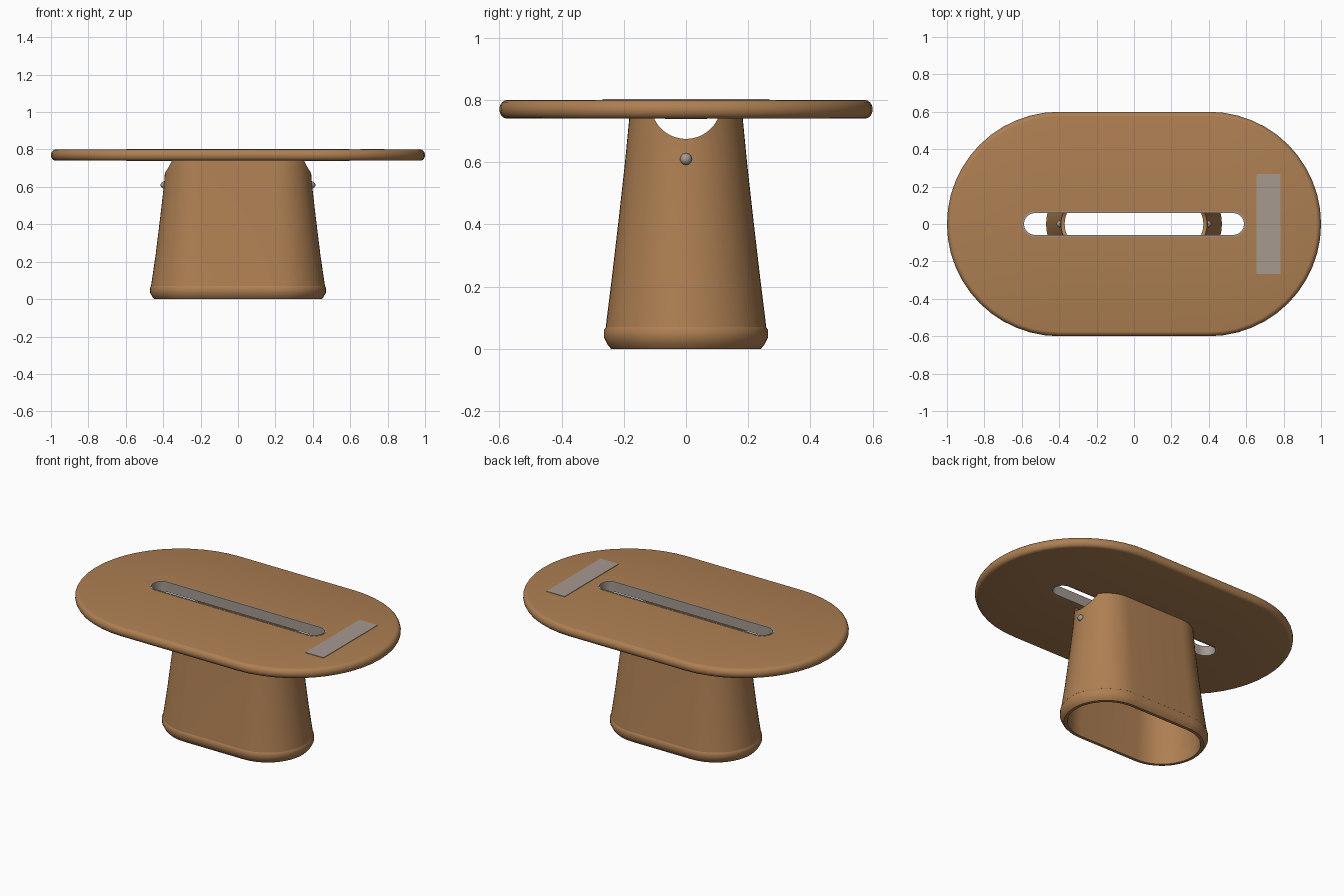
import bpy, bmesh, math

if "Cube" in bpy.data.objects:
    bpy.data.objects.remove(bpy.data.objects["Cube"])


def material(name, rgb):
    m = bpy.data.materials.new(name)
    m.diffuse_color = (*rgb, 1)
    m.use_nodes = True
    m.node_tree.nodes["Principled BSDF"].inputs["Base Color"].default_value = m.diffuse_color
    return m


WOOD = material("warm wood", (0.42, 0.212, 0.085))
METAL = material("warm grey metal", (0.38, 0.32, 0.28))


def stadium(hx, hy, z, n=24):
    """Outline with straight sides and round ends."""
    pts = []
    for cx, start in ((hx - hy, -math.pi / 2), (hy - hx, math.pi / 2)):
        for i in range(n + 1):
            a = start + math.pi * i / n
            pts.append((cx + hy * math.cos(a), hy * math.sin(a), z))
    return pts


def finish(obj, mat):
    obj.data.materials.clear()
    obj.data.materials.append(mat)
    bpy.ops.object.select_all(action='DESELECT')
    obj.select_set(True)
    bpy.context.view_layer.objects.active = obj
    bpy.ops.object.shade_smooth_by_angle(angle=math.radians(40))


def ring_part(name, profile, mat):
    """Closed hollow ring: each profile entry is half length, half width, height."""
    bm = bmesh.new()
    loops = [[bm.verts.new(p) for p in stadium(*s)] for s in profile]
    for k, a in enumerate(loops):
        b = loops[(k + 1) % len(loops)]
        for i in range(len(a)):
            j = (i + 1) % len(a)
            bm.faces.new((a[i], a[j], b[j], b[i]))
    bmesh.ops.recalc_face_normals(bm, faces=bm.faces)
    me = bpy.data.meshes.new(name)
    bm.to_mesh(me)
    bm.free()
    obj = bpy.data.objects.new(name, me)
    bpy.context.collection.objects.link(obj)
    finish(obj, mat)
    return obj


# Tabletop with rounded rim and a long central slot
rim = []
for i in range(9):
    a = -math.pi / 2 + math.pi * i / 8
    rim.append((0.975 + 0.025 * math.cos(a), 0.575 + 0.025 * math.cos(a),
                0.77 + 0.03 * math.sin(a)))
ring_part("tabletop", rim + [(0.594, 0.064, 0.80), (0.594, 0.064, 0.74)], WOOD)

# Metal lining of the slot
ring_part("slot_lining", [(0.597, 0.067, 0.739), (0.597, 0.067, 0.802),
                          (0.588, 0.058, 0.802), (0.588, 0.058, 0.739)], METAL)

# Tapered hollow pedestal
pedestal = ring_part("pedestal", [
    (0.465, 0.258, 0.070), (0.440, 0.237, 0.24), (0.418, 0.216, 0.42),
    (0.397, 0.196, 0.60), (0.385, 0.182, 0.745),
    (0.365, 0.162, 0.745), (0.377, 0.176, 0.60), (0.430, 0.222, 0.070)], WOOD)

# Scoops cut through both ends at the top of the pedestal
bpy.ops.mesh.primitive_cylinder_add(vertices=64, radius=0.113, depth=2,
                                    location=(0, 0, 0.788),
                                    rotation=(0, math.pi / 2, 0))
cutter = bpy.context.object
cutter.name = "scoop_cutter"
cutter.hide_render = True
mod = pedestal.modifiers.new("scoops", 'BOOLEAN')
mod.operation = 'DIFFERENCE'
mod.solver = 'EXACT'
mod.object = cutter
bpy.context.view_layer.objects.active = pedestal
bpy.ops.object.modifier_apply(modifier=mod.name)
bpy.data.objects.remove(cutter)
finish(pedestal, WOOD)

# Base ring with a bulging rim
ring_part("base_ring", [
    (0.447, 0.240, 0.0), (0.458, 0.251, 0.012), (0.470, 0.263, 0.035),
    (0.470, 0.263, 0.062), (0.464, 0.257, 0.071),
    (0.428, 0.221, 0.071), (0.424, 0.217, 0.035), (0.428, 0.221, 0.0)], WOOD)

# Flat metal plate let into the top
bpy.ops.mesh.primitive_cube_add(size=1, location=(0.719, 0, 0.799))
plate = bpy.context.object
plate.name = "top_plate"
plate.scale = (0.126, 0.536, 0.008)
finish(plate, METAL)

# Round studs below the scoops
for side, label in ((1, "right"), (-1, "left")):
    bpy.ops.mesh.primitive_uv_sphere_add(segments=24, ring_count=12, radius=0.019,
                                         location=(side * 0.395, 0, 0.61))
    stud = bpy.context.object
    stud.name = label + "_stud"
    finish(stud, METAL)
